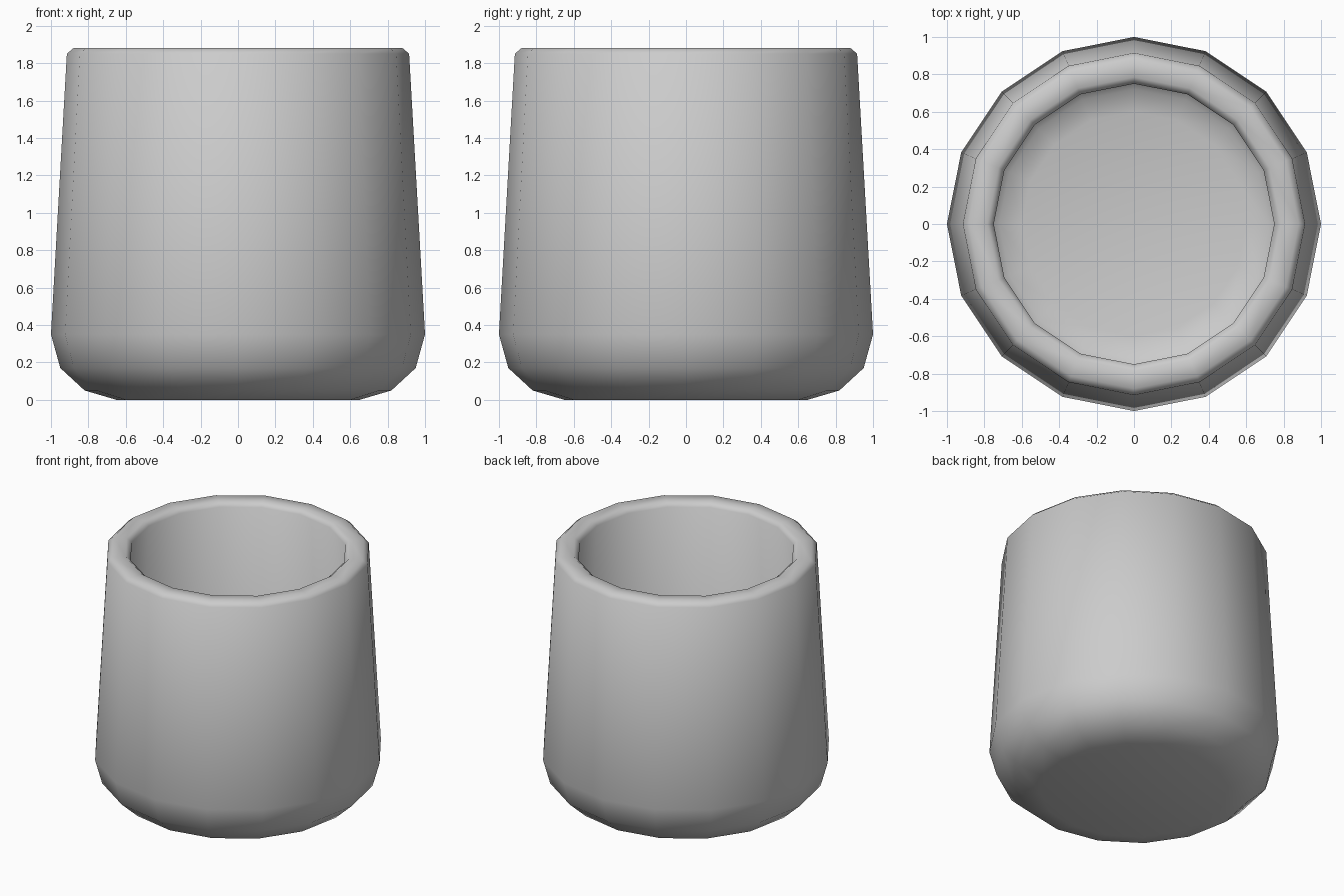
import bpy, bmesh, math

if "Cube" in bpy.data.objects:
    bpy.data.objects.remove(bpy.data.objects["Cube"])

SIDES = 16

# Half profile: outer base, outer wall, rounded rim, inner wall, inner floor
profile = [
    (0.65, 0.0), (0.82, 0.05), (0.95, 0.17), (1.0, 0.35),
    (0.915, 1.85), (0.88, 1.88), (0.785, 1.88), (0.75, 1.85),
    (0.83, 0.36), (0.79, 0.25), (0.72, 0.19), (0.60, 0.16),
]

bm = bmesh.new()
rings = []
for r, z in profile:
    rings.append([bm.verts.new((r * math.cos(math.tau * i / SIDES),
                                r * math.sin(math.tau * i / SIDES), z))
                  for i in range(SIDES)])

# Walls between rings
for a, b in zip(rings, rings[1:]):
    for i in range(SIDES):
        j = (i + 1) % SIDES
        bm.faces.new((a[i], a[j], b[j], b[i]))

# Underside and inner floor
bm.faces.new(list(reversed(rings[0])))
bm.faces.new(rings[-1])
bmesh.ops.recalc_face_normals(bm, faces=bm.faces[:])
for f in bm.faces:
    f.smooth = True

mesh = bpy.data.meshes.new("cup")
bm.to_mesh(mesh)
bm.free()
cup = bpy.data.objects.new("cup", mesh)
bpy.context.collection.objects.link(cup)
